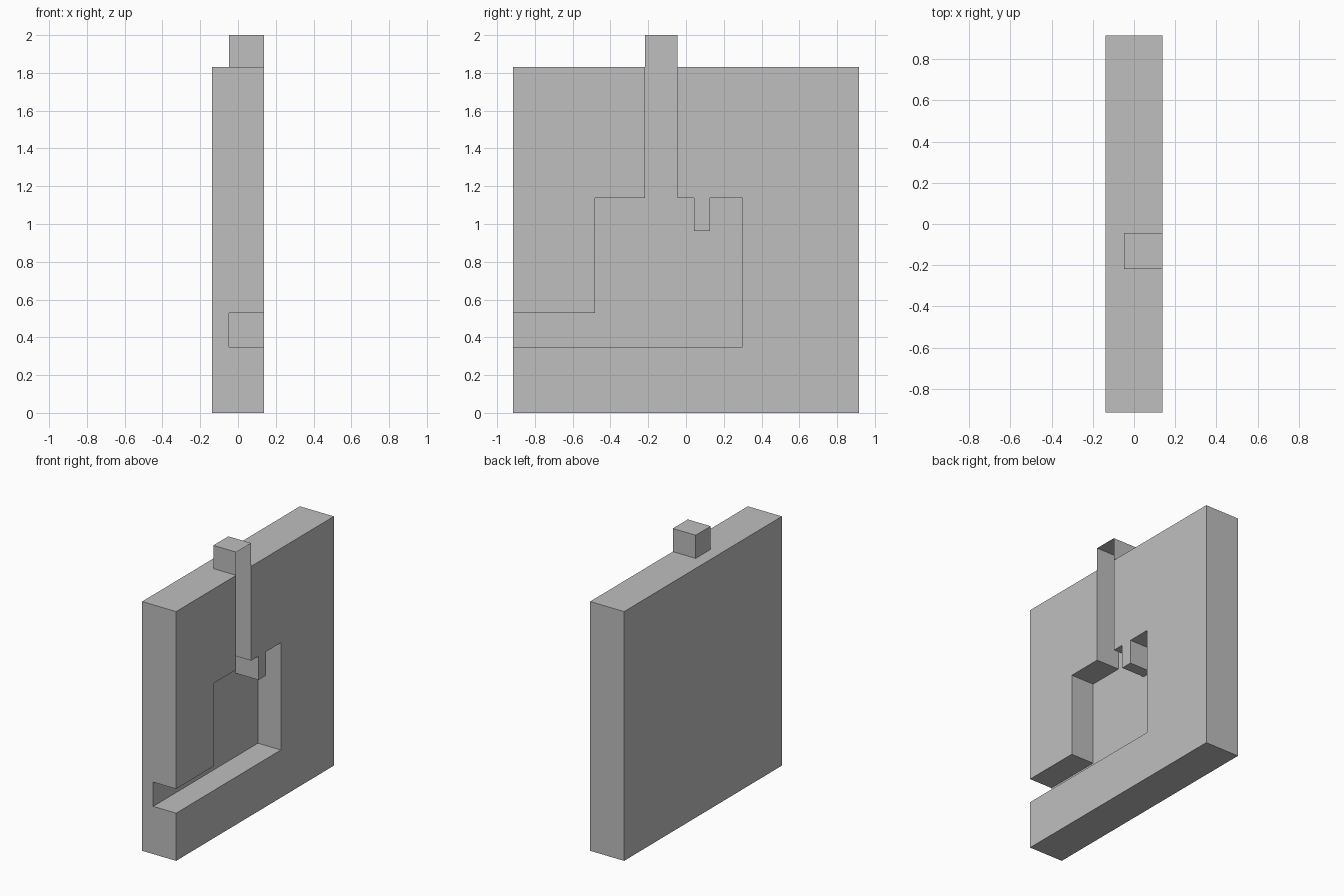
import bpy, bmesh

if "Cube" in bpy.data.objects:
    bpy.data.objects.remove(bpy.data.objects["Cube"])

# Main dimensions
X, Y, H, TOP = 0.138, 0.915, 1.83, 2.0
FLOOR = -0.048                    # depth of the recess floor
S0, S1 = -0.218, -0.044           # sides of the vertical slot

grey = bpy.data.materials.new("light grey")
grey.diffuse_color = (0.52, 0.52, 0.52, 1)
grey.use_nodes = True
grey.node_tree.nodes["Principled BSDF"].inputs["Base Color"].default_value = grey.diffuse_color


def make_object(name, bm):
    mesh = bpy.data.meshes.new(name)
    bm.to_mesh(mesh)
    bm.free()
    mesh.materials.append(grey)
    obj = bpy.data.objects.new(name, mesh)
    bpy.context.collection.objects.link(obj)
    return obj


def prism(name, outline, x0, x1):
    """Extrude a (y, z) outline along x."""
    bm = bmesh.new()
    face = bm.faces.new([bm.verts.new((x0, y, z)) for y, z in outline])
    out = bmesh.ops.extrude_face_region(bm, geom=[face])
    moved = [g for g in out["geom"] if isinstance(g, bmesh.types.BMVert)]
    bmesh.ops.translate(bm, verts=moved, vec=(x1 - x0, 0, 0))
    bmesh.ops.recalc_face_normals(bm, faces=bm.faces[:])
    return make_object(name, bm)


# Thick square plate
plate = prism("plate", [(-Y, 0), (Y, 0), (Y, H), (-Y, H)], -X, X)

# Recess: side channel, chamber with a hanging tooth, and slot to the top
recess = prism("recess_cutter", [
    (-Y - 0.1, 0.35), (0.30, 0.35), (0.30, 1.137), (0.127, 1.137),
    (0.127, 0.962), (0.042, 0.962), (0.042, 1.137), (S1, 1.137),
    (S1, H + 0.1), (S0, H + 0.1), (S0, 1.137), (-0.482, 1.137),
    (-0.482, 0.528), (-Y - 0.1, 0.528)], FLOOR, X + 0.1)
recess.hide_render = True
recess.hide_viewport = True
cut = plate.modifiers.new("recess", 'BOOLEAN')
cut.operation = 'DIFFERENCE'
cut.solver = 'EXACT'
cut.object = recess

# Thin-walled cap continuing the slot above the plate, open at +x and below
bm = bmesh.new()
b = [bm.verts.new((x, y, H)) for x, y in ((X, S0), (FLOOR, S0), (FLOOR, S1), (X, S1))]
t = [bm.verts.new((v.co.x, v.co.y, TOP)) for v in b]
for i in range(3):
    bm.faces.new((b[i + 1], b[i], t[i], t[i + 1]))
bm.faces.new(t[::-1])
bm.normal_update()
make_object("slot_cap", bm)
